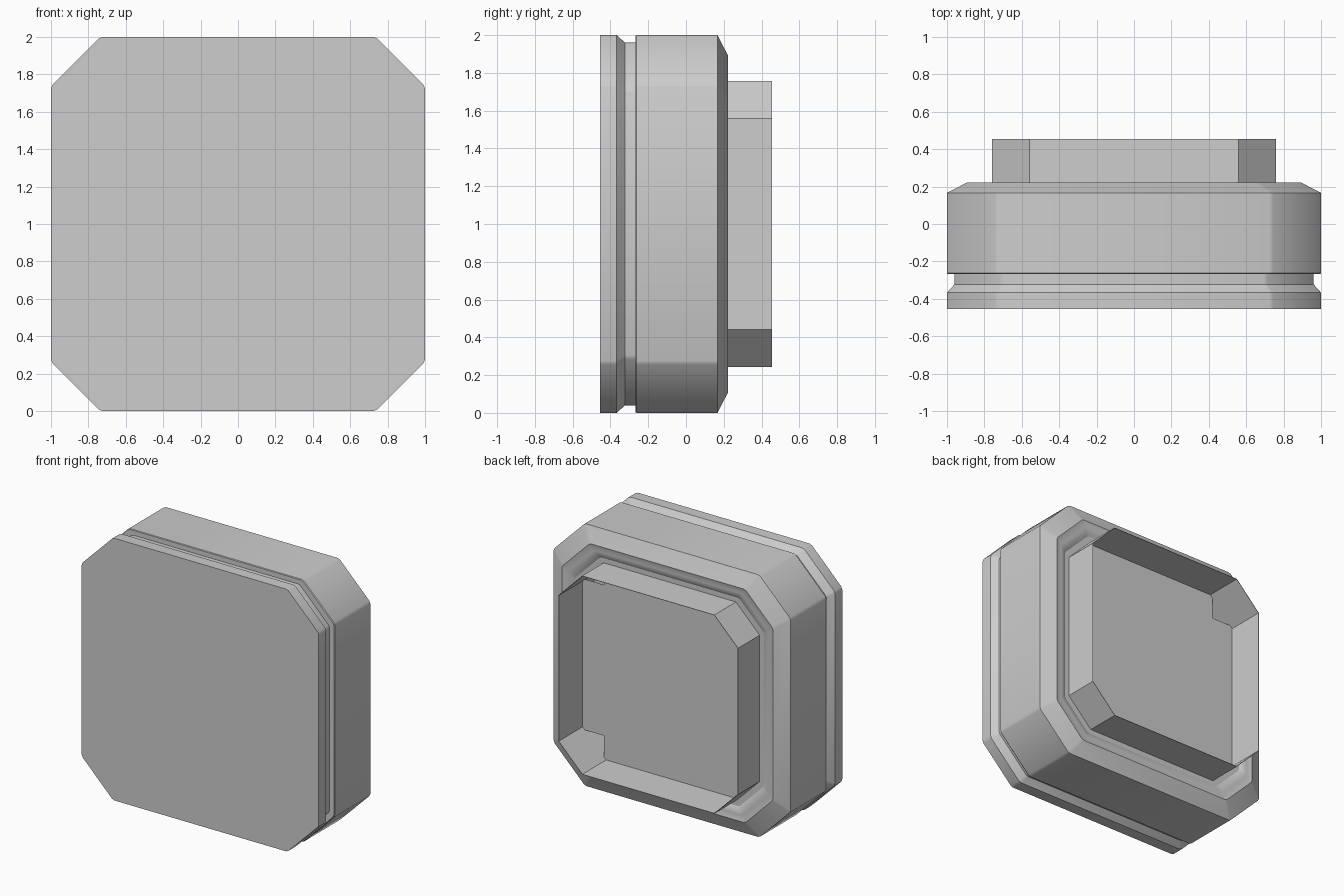
import bpy, bmesh, math

if "Cube" in bpy.data.objects:
    bpy.data.objects.remove(bpy.data.objects["Cube"])

grey = bpy.data.materials.new("plain grey")
grey.diffuse_color = (0.61, 0.61, 0.61, 1)
grey.use_nodes = True
grey.node_tree.nodes["Principled BSDF"].inputs["Base Color"].default_value = grey.diffuse_color

CORNER = 0.736  # where the corner cut starts, as a share of the half width


def octagon(r, soft=0.0):
    """Square with cut corners; soft splits each corner into two for a rounded edge."""
    c = r * CORNER
    pts = [(r, -c), (r, c), (c, r), (-c, r), (-r, c), (-r, -c), (-c, -r), (c, -r)]
    if not soft:
        return pts
    out = []
    for i, (x, z) in enumerate(pts):
        for nx, nz in (pts[i - 1], pts[(i + 1) % 8]):
            d = math.hypot(nx - x, nz - z)
            out.append((x + (nx - x) * soft / d, z + (nz - z) * soft / d))
    return out


def finish(bm, name, smooth=False):
    bmesh.ops.recalc_face_normals(bm, faces=bm.faces[:])
    mesh = bpy.data.meshes.new(name)
    bm.to_mesh(mesh)
    bm.free()
    mesh.materials.append(grey)
    obj = bpy.data.objects.new(name, mesh)
    bpy.context.collection.objects.link(obj)
    if smooth:
        bpy.ops.object.select_all(action='DESELECT')
        obj.select_set(True)
        bpy.context.view_layer.objects.active = obj
        bpy.ops.object.shade_smooth_by_angle(angle=math.radians(28))
    return obj


def loft(name, profile, soft=0.0, cap=False, closed=False):
    """Sweep (half width, y) points round the cut-corner square."""
    bm = bmesh.new()
    rings = [[bm.verts.new((x, y, z + 1)) for x, z in octagon(r, soft)] for r, y in profile]
    pairs = list(zip(rings, rings[1:]))
    if cap:
        bm.faces.new(rings[0])
    if closed:
        pairs.append((rings[-1], rings[0]))
    for a, b in pairs:
        n = len(a)
        for i in range(n):
            j = (i + 1) % n
            bm.faces.new((a[i], a[j], b[j], b[i]))
    return finish(bm, name, soft > 0)


# one shell: front plate, bevel, groove, housing, chamfered rim, stepped lip, ledge
loft("housing", [(1, -0.455), (1, -0.367), (0.96, -0.323), (0.96, -0.268),
                 (0.996, -0.268), (1, -0.262), (1, 0.167), (0.89, 0.223),
                 (0.868, 0.216), (0.845, 0.216), (0.82, 0.212), (0.795, 0.195),
                 (0.757, 0.195)], soft=0.012, cap=True)

# thin square collar standing out of the back
loft("rear_collar", [(0.758, 0.03), (0.758, 0.455), (0.755, 0.455), (0.755, 0.03)],
     closed=True)

# bottom of the corner pockets
bm = bmesh.new()
bm.faces.new([bm.verts.new((x, 0.03, z + 1)) for x, z in reversed(octagon(0.757))])
finish(bm, "pocket_base")

# floor inside the collar, with a square notch at each corner
bm = bmesh.new()
r, c = 0.756, 0.575
outline = [(r, -c), (r, c), (c, c), (c, r), (-c, r), (-c, c),
           (-r, c), (-r, -c), (-c, -c), (-c, -r), (c, -r), (c, -c)]
bm.faces.new([bm.verts.new((x, 0.168, z + 1)) for x, z in reversed(outline)])
finish(bm, "collar_floor")
